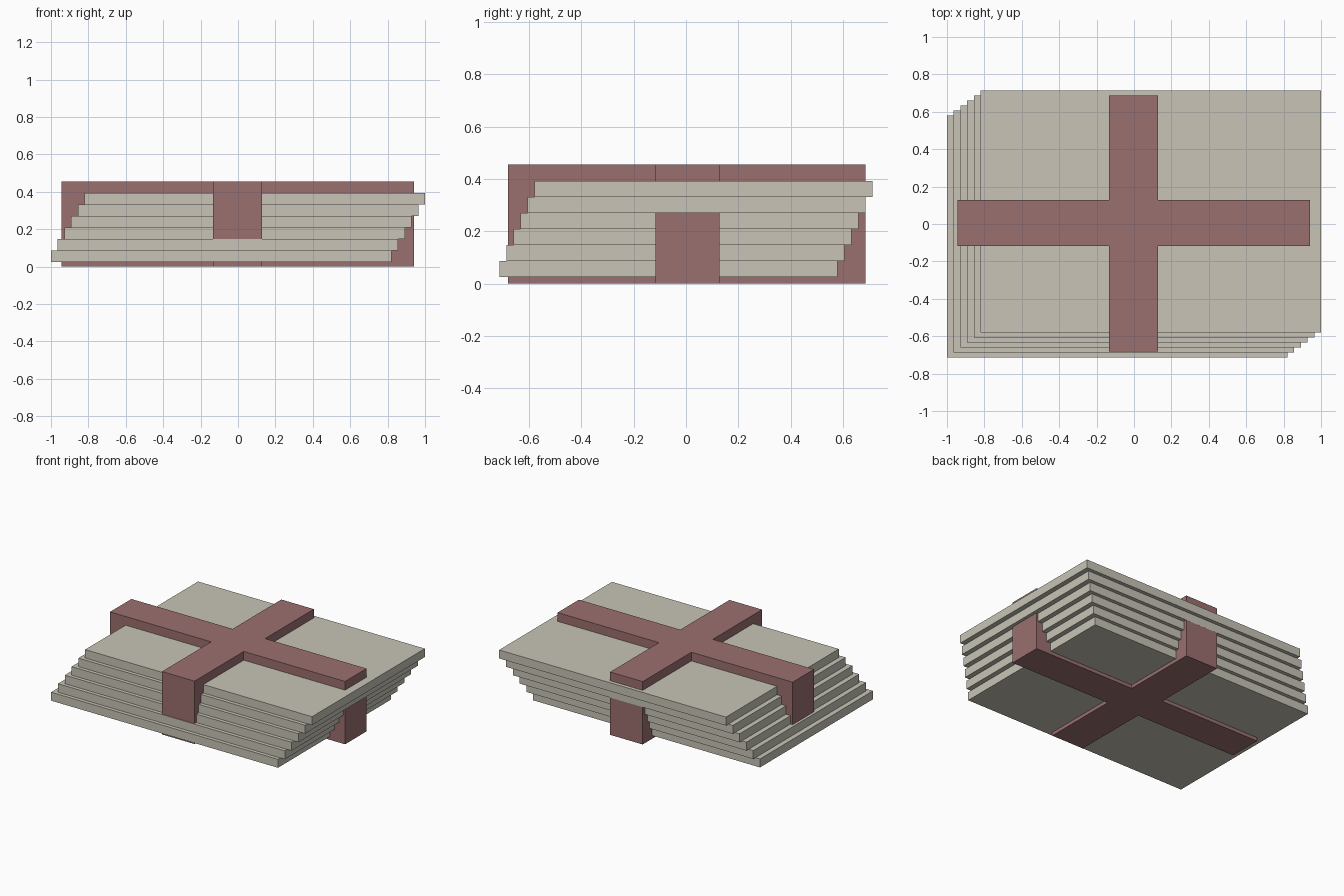
import bpy, bmesh

if "Cube" in bpy.data.objects:
    bpy.data.objects.remove(bpy.data.objects["Cube"])

def prism(name, outline, z0, z1, color):
    """Extrude a flat outline from z0 up to z1."""
    bm = bmesh.new()
    face = bm.faces.new([bm.verts.new((x, y, z0)) for x, y in outline])
    ext = bmesh.ops.extrude_face_region(bm, geom=[face])
    top = [v for v in ext["geom"] if isinstance(v, bmesh.types.BMVert)]
    bmesh.ops.translate(bm, verts=top, vec=(0, 0, z1 - z0))
    bmesh.ops.recalc_face_normals(bm, faces=bm.faces)
    mesh = bpy.data.meshes.new(name)
    bm.to_mesh(mesh)
    bm.free()
    mesh.materials.append(color)
    obj = bpy.data.objects.new(name, mesh)
    bpy.context.collection.objects.link(obj)
    return obj

def material(name, rgb):
    mat = bpy.data.materials.new(name)
    mat.diffuse_color = (*rgb, 1)
    mat.use_nodes = True
    mat.node_tree.nodes["Principled BSDF"].inputs["Base Color"].default_value = mat.diffuse_color
    return mat

paper = material("paper", (0.58, 0.55, 0.47))
ribbon = material("ribbon", (0.33, 0.16, 0.16))

# Stack of sheets, each shifted diagonally from the one below
COUNT, THICK, BASE = 6, 0.0613, 0.025
HX, HY = 0.91, 0.6465
for i in range(COUNT):
    t = 2 * i / (COUNT - 1) - 1
    cx, cy = 0.09 * t, 0.0665 * t
    z = BASE + i * THICK
    prism(f"sheet_{i + 1}",
          [(cx - HX, cy - HY), (cx + HX, cy - HY), (cx + HX, cy + HY), (cx - HX, cy + HY)],
          z, z + THICK, paper)

# Crossed band wrapped around the stack
X0, X1, Y0, Y1 = -0.945, 0.941, -0.681, 0.686
a0, a1, b0, b1 = -0.133, 0.128, -0.117, 0.128
prism("cross_band",
      [(a0, Y0), (a1, Y0), (a1, b0), (X1, b0), (X1, b1), (a1, b1),
       (a1, Y1), (a0, Y1), (a0, b1), (X0, b1), (X0, b0), (a0, b0)],
      0.0, 0.456, ribbon)
